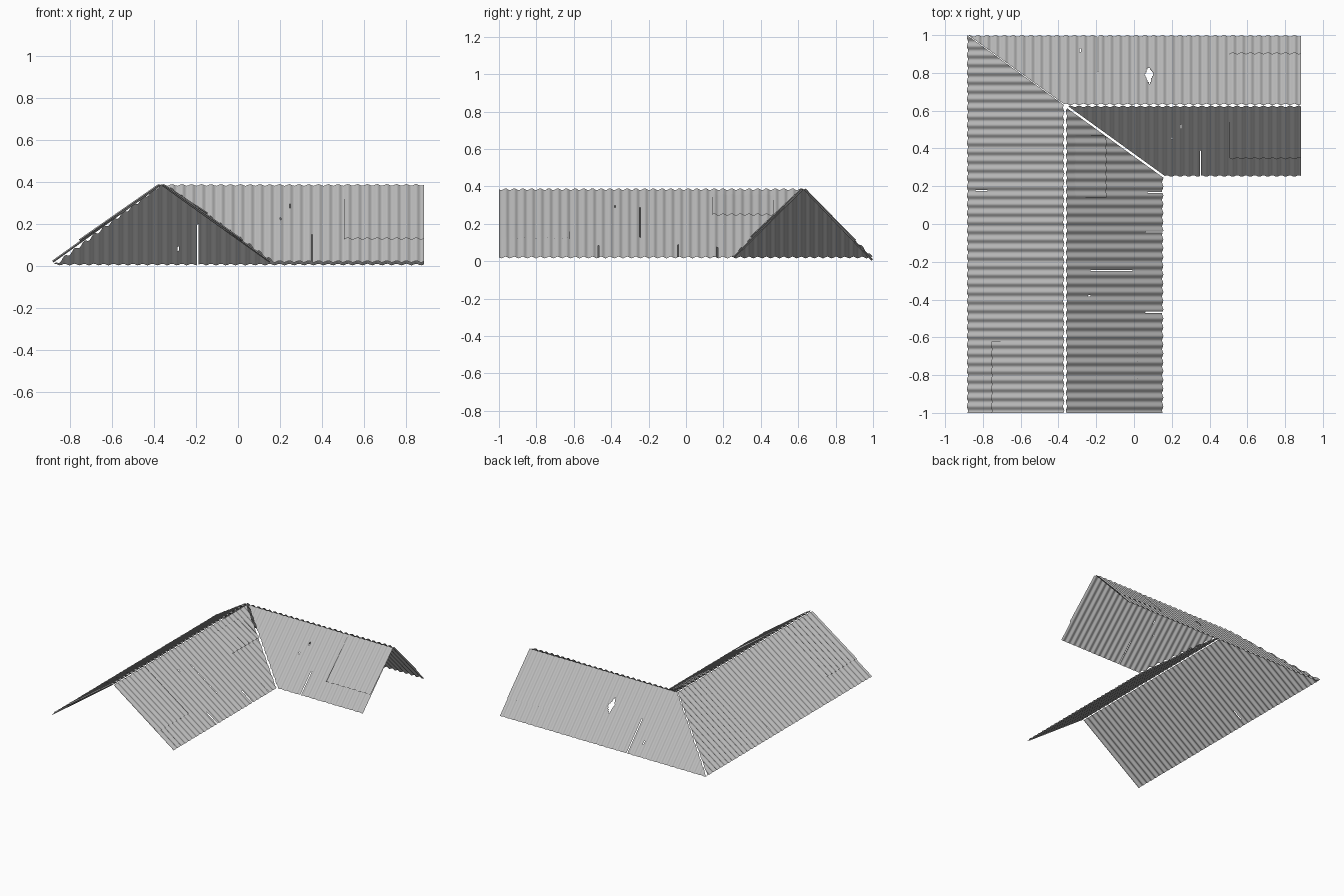
import bpy, bmesh, math
from mathutils import Vector

cube = bpy.data.objects.get("Cube")
if cube:
    bpy.data.objects.remove(cube)

# One weathered metal colour
steel = bpy.data.materials.new("weathered_grey_metal")
steel.use_nodes = True
grey = (0.5, 0.5, 0.5, 1)
steel.diffuse_color = grey
steel.node_tree.nodes["Principled BSDF"].inputs["Base Color"].default_value = grey

PITCH = 0.0465       # distance between corrugation crests
AMP = 0.0055         # half the corrugation depth
STEP = PITCH / 8
CORNER = Vector((-0.365, 0.628, 0.39))    # where the two ridges meet
MITRE = Vector((0.375, 0.52, 0)).normalized()


def sheet(name, axis, down, u_range, v_range=(0, 1), side=0, gap=0.0,
          lift=0.0, slits=(), holes=()):
    """Corrugated sheet: u runs along the ridge, v from ridge (0) to eave (1).
    side: -1 keeps the part before the mitre line, 1 the part beyond it."""
    along = Vector((0, 1, 0)) if axis == "y" else Vector((1, 0, 0))
    origin = CORNER - along * CORNER.dot(along)
    down = Vector(down)
    normal = along.cross(down).normalized()
    if normal.z < 0:
        normal.negate()
    u0, u1 = u_range
    v0, v1 = v_range
    nu = round((u1 - u0) / STEP)
    nv = max(2, round(40 * (v1 - v0)))
    bm = bmesh.new()
    rows = []
    for j in range(nv + 1):
        t = j / nv
        v = v0 + (v1 - v0) * t
        row = []
        for i in range(nu + 1):
            u = u0 + (u1 - u0) * i / nu
            wave = AMP * math.sin(math.tau * u / PITCH)
            height = wave + lift * (0.3 + 0.7 * t)
            row.append(bm.verts.new(origin + along * u + down * v + normal * height))
        rows.append(row)

    def torn(u, v):
        if any(abs(u - s) < STEP / 2 and a < v < b for s, a, b in slits):
            return True
        return any(abs(u - hu) / ru + abs(v - hv) / rv < 1 for hu, hv, ru, rv in holes)

    for j in range(nv):
        v = v0 + (v1 - v0) * (j + 0.5) / nv
        for i in range(nu):
            u = u0 + (u1 - u0) * (i + 0.5) / nu
            if not torn(u, v):
                bm.faces.new((rows[j][i], rows[j][i + 1],
                              rows[j + 1][i + 1], rows[j + 1][i]))
    bm.normal_update()
    if sum(f.normal.dot(normal) for f in bm.faces) < 0:
        bmesh.ops.reverse_faces(bm, faces=bm.faces)

    # Trim along the hip and valley
    if side:
        bmesh.ops.bisect_plane(bm, geom=bm.verts[:] + bm.edges[:] + bm.faces[:],
                               plane_co=CORNER + MITRE * side * gap,
                               plane_no=MITRE * -side, clear_outer=True)
    loose = [v for v in bm.verts if not v.link_faces]
    bmesh.ops.delete(bm, geom=loose, context="VERTS")
    for f in bm.faces:
        f.smooth = True
    mesh = bpy.data.meshes.new(name)
    bm.to_mesh(mesh)
    bm.free()
    mesh.materials.append(steel)
    obj = bpy.data.objects.new(name, mesh)
    bpy.context.collection.objects.link(obj)
    return obj


# Slope vectors from ridge to eave
LEFT = (-0.517, 0, -0.37)
RIGHT = (0.517, 0, -0.37)
BACK = (0, 0.368, -0.384)
FRONT = (0, -0.374, -0.37)
START = 0.014        # leaves the open slot along the ridge

# Long wing
sheet("long_wing_outer_slope", "y", LEFT, (-1, 1), (START, 1), -1, 0.002,
      slits=[(0.18, 0.8, 0.92)])
sheet("long_wing_inner_slope", "y", RIGHT, (-1, 0.63), (START, 1), -1, 0.006,
      slits=[(-0.04, 0.83, 1), (-0.47, 0.83, 1), (-0.245, 0.27, 0.7),
             (0.165, 0.85, 1), (-0.38, 0.23, 0.27)])

# Short wing
sheet("short_wing_back_slope", "x", BACK, (-0.885, 0.885), (START, 1), 1, 0.002,
      slits=[(-0.19, 0.5, 1), (-0.285, 0.78, 0.82)],
      holes=[(0.08, 0.44, 0.024, 0.12)])
sheet("short_wing_front_slope", "x", FRONT, (-0.365, 0.885), (START, 1), 1, 0.006,
      slits=[(0.355, 0.64, 1), (0.25, 0.27, 0.32), (0.2, 0.44, 0.48)])

# Overlapping patch sheets
sheet("outer_end_patch", "y", LEFT, (-1, -0.62), (0.02, 0.745), lift=0.008)
sheet("inner_end_patch", "y", RIGHT, (-1, -0.62), (0.02, 0.735), lift=0.006)
sheet("inner_valley_patch", "y", RIGHT, (0.14, 0.47), (0.1, 0.41), lift=0.012,
      side=-1, gap=0.006)
sheet("back_end_patch", "x", BACK, (0.505, 0.885), (0.02, 0.74), lift=0.006)
sheet("front_end_patch", "x", FRONT, (0.505, 0.885), (0.02, 0.73), lift=0.012)
